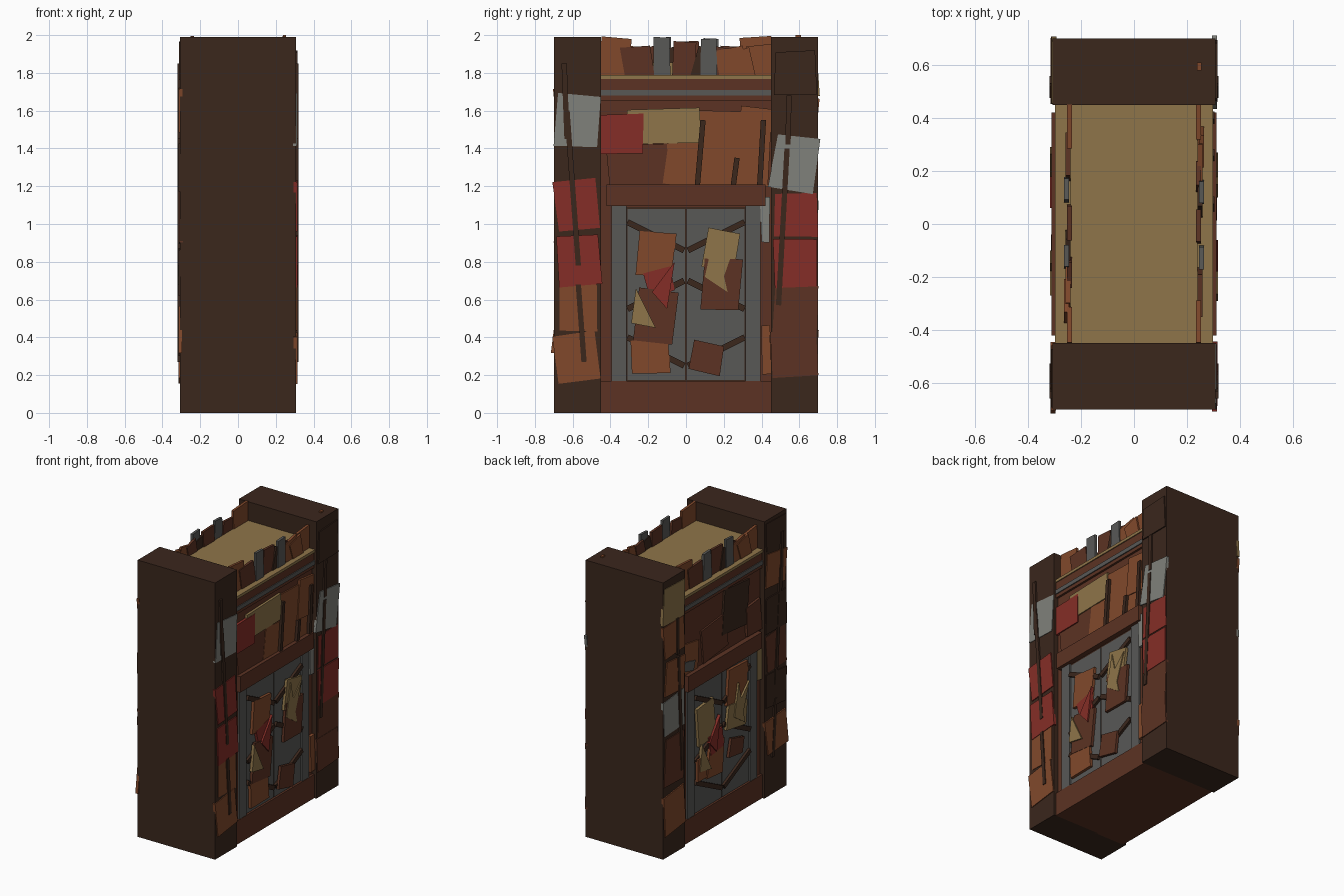
import bpy, bmesh, math, random
from mathutils import Vector

if "Cube" in bpy.data.objects:
    bpy.data.objects.remove(bpy.data.objects["Cube"])

random.seed(4)


def material(name, rgb):
    m = bpy.data.materials.new(name)
    m.diffuse_color = [(c / 255) ** 2.2 for c in rgb] + [1]
    m.use_nodes = True
    m.node_tree.nodes["Principled BSDF"].inputs["Base Color"].default_value = m.diffuse_color
    return m


MATS = {
    "dark": material("dark_wood", (61, 43, 34)),
    "brown": material("brown_wood", (92, 54, 40)),
    "orange": material("rust", (128, 74, 47)),
    "red": material("red_paint", (132, 49, 43)),
    "tan": material("tan_board", (141, 116, 75)),
    "grey": material("steel", (89, 89, 87)),
    "light": material("pale_steel", (127, 128, 122)),
}


def plate(name, pts, x0, x1, col):
    """Flat polygon in the y-z plane, extruded from x0 to x1."""
    bm = bmesh.new()
    face = bm.faces.new([bm.verts.new((x0, y, z)) for y, z in pts])
    ext = bmesh.ops.extrude_face_region(bm, geom=[face])["geom"]
    bmesh.ops.translate(bm, vec=(x1 - x0, 0, 0),
                        verts=[v for v in ext if isinstance(v, bmesh.types.BMVert)])
    bmesh.ops.recalc_face_normals(bm, faces=bm.faces)
    me = bpy.data.meshes.new(name)
    bm.to_mesh(me)
    bm.free()
    me.materials.append(MATS[col])
    ob = bpy.data.objects.new(name, me)
    bpy.context.collection.objects.link(ob)
    return ob


def block(name, y0, y1, z0, z1, x0, x1, col):
    return plate(name, [(y0, z0), (y1, z0), (y1, z1), (y0, z1)], x0, x1, col)


def scrap(name, s, x, y, z, w, h, rot, col, thick=0.02):
    """Slightly crooked sheet whose outer face sits at s * x."""
    a, pts = math.radians(rot), []
    for i, j in ((-1, -1), (1, -1), (1, 1), (-1, 1)):
        u = i * w / 2 + random.uniform(-.007, .007)
        v = j * h / 2 + random.uniform(-.007, .007)
        pts.append((y + u * math.cos(a) - v * math.sin(a),
                    z + u * math.sin(a) + v * math.cos(a)))
    plate(name, pts, s * (x - thick), s * x, col)


def bar(name, s, x, p, q, w=.028, col="dark"):
    """Straight strap between two y-z points."""
    p, q = Vector(p), Vector(q)
    d = (q - p).normalized() * w / 2
    n = Vector((-d.y, d.x))
    plate(name, [p + n, p - n, q - n, q + n], s * (x - .02), s * x, col)


# Solid core, roof and end pillars
block("wall_core", -.46, .46, 0, 1.77, -.275, .275, "brown")
block("roof", -.46, .46, 1.7, 1.855, -.24, .24, "tan")
for e, n in ((-1, "front"), (1, "rear")):
    block(n + "_pillar", *sorted((e * .45, e * .70)), 0, 1.99, -.308, .308, "dark")

# Crooked parapet boards: y, width, top, lean, colour
PARAPET = [(-.38, .17, 1.985, -3, "orange"), (-.24, .16, 1.94, 8, "brown"),
           (-.13, .09, 1.985, 0, "grey"), (-.02, .12, 1.97, -4, "brown"),
           (.06, .10, 1.93, -16, "dark"), (.12, .09, 1.985, 0, "grey"),
           (.15, .10, 1.94, -12, "brown"), (.26, .15, 1.93, 10, "orange"),
           (.32, .12, 1.92, 16, "orange"), (.40, .13, 1.94, 6, "orange")]

# Doors, trims and parapet, shared by both long sides
for s, side in ((1, "right"), (-1, "left")):
    def band(name, y0, y1, z0, z1, x, col):
        block(f"{side}_{name}", y0, y1, z0, z1, s * .22, s * x, col)
    band("plinth", -.45, .45, 0, .17, .292, "brown")
    band("cornice_low", -.45, .45, 1.655, 1.68, .290, "brown")
    band("cornice_steel", -.45, .45, 1.68, 1.71, .297, "grey")
    band("cornice_board", -.45, .45, 1.71, 1.768, .291, "brown")
    band("cornice_ledge", -.45, .45, 1.768, 1.788, .298, "tan")
    band("lintel", -.42, .42, 1.095, 1.21, .312, "brown")
    band("door_backing", -.33, .33, .17, 1.09, .277, "dark")
    for e in (-1, 1):
        band("door_jamb", *sorted((e * .315, e * .395)), .17, 1.095, .290, "grey")
        band("door_leaf", *sorted((e * .006, e * .31)), .175, 1.08, .282, "grey")
        for k, (zo, zi) in enumerate(((1.01, .86), (.55, .70), (.40, .25))):
            bar(f"{side}_door_strap_{k}", s, .300, (e * .31, zo), (e * .01, zi), .033)
    for i, (y, w, top, lean, col) in enumerate(PARAPET):
        h = top - 1.75
        y = y * s
        a = math.radians(lean * s)
        x = .252 + .006 * (i % 3)
        scrap(f"{side}_parapet_board", s, x, y - math.sin(a) * h / 2,
              1.75 + h / 2, w, h, lean * s, col, .018)

# Sheets: y, z, width, height, tilt, colour
RIGHT_PILLARS = [
    (-.58, 1.55, .23, .28, -5, "light"), (-.58, 1.10, .23, .26, 7, "red"),
    (-.57, .81, .22, .26, 5, "red"), (-.575, .56, .20, .25, 0, "orange"),
    (-.58, .295, .23, .25, 9, "orange"), (.58, 1.80, .22, .23, 0, "dark"),
    (.58, 1.05, .23, .23, 0, "red"), (.575, 1.32, .23, .29, -9, "light"),
    (.58, .79, .23, .25, 0, "red"), (.58, .53, .23, .28, -2, "brown"),
    (.575, .31, .24, .24, 3, "brown")]
LEFT_PILLARS = [
    (.58, 1.80, .23, .26, 3, "tan"), (.58, 1.55, .23, .24, -4, "orange"),
    (.57, 1.28, .22, .24, 4, "orange"), (.58, 1.01, .23, .25, -3, "light"),
    (.58, .68, .22, .34, 3, "brown"), (.575, .31, .23, .28, -5, "orange"),
    (-.58, 1.86, .22, .2, 2, "dark"), (-.58, 1.61, .22, .24, 6, "orange"),
    (-.58, 1.3, .23, .26, 0, "dark"), (-.58, 1.03, .22, .26, -4, "brown"),
    (-.58, .75, .23, .24, 3, "dark"), (-.58, .43, .23, .25, -7, "orange")]
RIGHT_WALL = [
    (.17, 1.40, .55, .40, -2, "orange"), (-.25, 1.30, .32, .24, 4, "brown"),
    (-.03, 1.31, .16, .22, -6, "orange"), (.36, 1.48, .17, .28, -5, "orange"),
    (-.12, 1.52, .39, .18, 1, "tan"), (-.335, 1.475, .23, .21, -1, "red"),
    (.42, 1.02, .05, .24, 0, "light"), (.42, .33, .05, .26, 0, "orange")]
LEFT_WALL = [
    (.35, 1.31, .17, .22, 5, "orange"), (.08, 1.35, .28, .24, -8, "brown"),
    (-.16, 1.48, .28, .32, 5, "dark"), (.37, 1.26, .12, .07, 12, "grey"),
    (-.36, 1.33, .16, .22, -3, "brown"), (-.42, 1.0, .05, .27, 0, "tan")]
RIGHT_DOOR = [
    (-.16, .84, .19, .23, -6, "orange"), (-.14, .69, .14, .13, 14, "red"),
    (-.19, .30, .21, .18, 3, "orange"), (-.16, .51, .21, .28, -8, "brown"),
    (.19, .86, .17, .20, -10, "tan"), (.19, .68, .20, .27, -4, "brown"),
    (.11, .29, .16, .15, -12, "brown")]
LEFT_DOOR = [
    (.20, .79, .19, .28, -7, "tan"), (-.15, .94, .22, .25, 5, "orange"),
    (.09, .50, .17, .24, 6, "orange"), (.09, .62, .15, .14, -12, "red"),
    (-.14, .72, .22, .17, 9, "tan"), (.26, .49, .10, .16, 0, "orange"),
    (-.13, .50, .15, .12, 10, "brown")]

for name, s, x, step, rows in (
        ("right_pillar_sheet", 1, .312, .002, RIGHT_PILLARS),
        ("left_pillar_sheet", -1, .312, .002, LEFT_PILLARS),
        ("right_wall_sheet", 1, .284, .002, RIGHT_WALL),
        ("left_wall_sheet", -1, .284, .002, LEFT_WALL),
        ("right_door_sheet", 1, .302, .002, RIGHT_DOOR),
        ("left_door_sheet", -1, .302, .002, LEFT_DOOR)):
    for i, (y, z, w, h, r, col) in enumerate(rows):
        scrap(name, s, x + step * (i % 3 if x > .31 else i), y, z, w, h, r, col)

# Pointed door shards
SHARDS = [(((-.265, .66), (-.16, .45), (-.29, .475)), "tan"),
          (((.10, .72), (.15, .95), (.22, .64)), "tan"),
          (((.12, .77), (.27, .92), (.20, .72)), "tan"),
          (((-.10, .55), (-.06, .80), (-.18, .64)), "red")]
for s in (1, -1):
    for pts, col in SHARDS:
        plate("door_shard", [(y * s, z) for y, z in pts], s * .295, s * .317, col)

# Straps nailed over pillars and upper walls
for s in (1, -1):
    for p, q in (((-.63, 1.60), (-.57, .78)), ((-.57, .68), (-.54, .27)),
                 ((-.645, 1.85), (-.63, 1.45)), ((.535, 1.40), (.49, .57)),
                 ((.545, 1.68), (.54, 1.42))):
        bar("pillar_strap", s, .319, p, (q[0], q[1]))
    if s > 0:
        for p, q in (((.09, 1.55), (.06, 1.2)), ((.41, 1.55), (.39, 1.2)),
                     ((.27, 1.35), (.25, 1.2))):
            bar("wall_strap", s, .304, p, q)

# Splinter poking through a pillar top
block("splinter", .58, .61, 1.9, 2.0, .238, .255, "orange")
